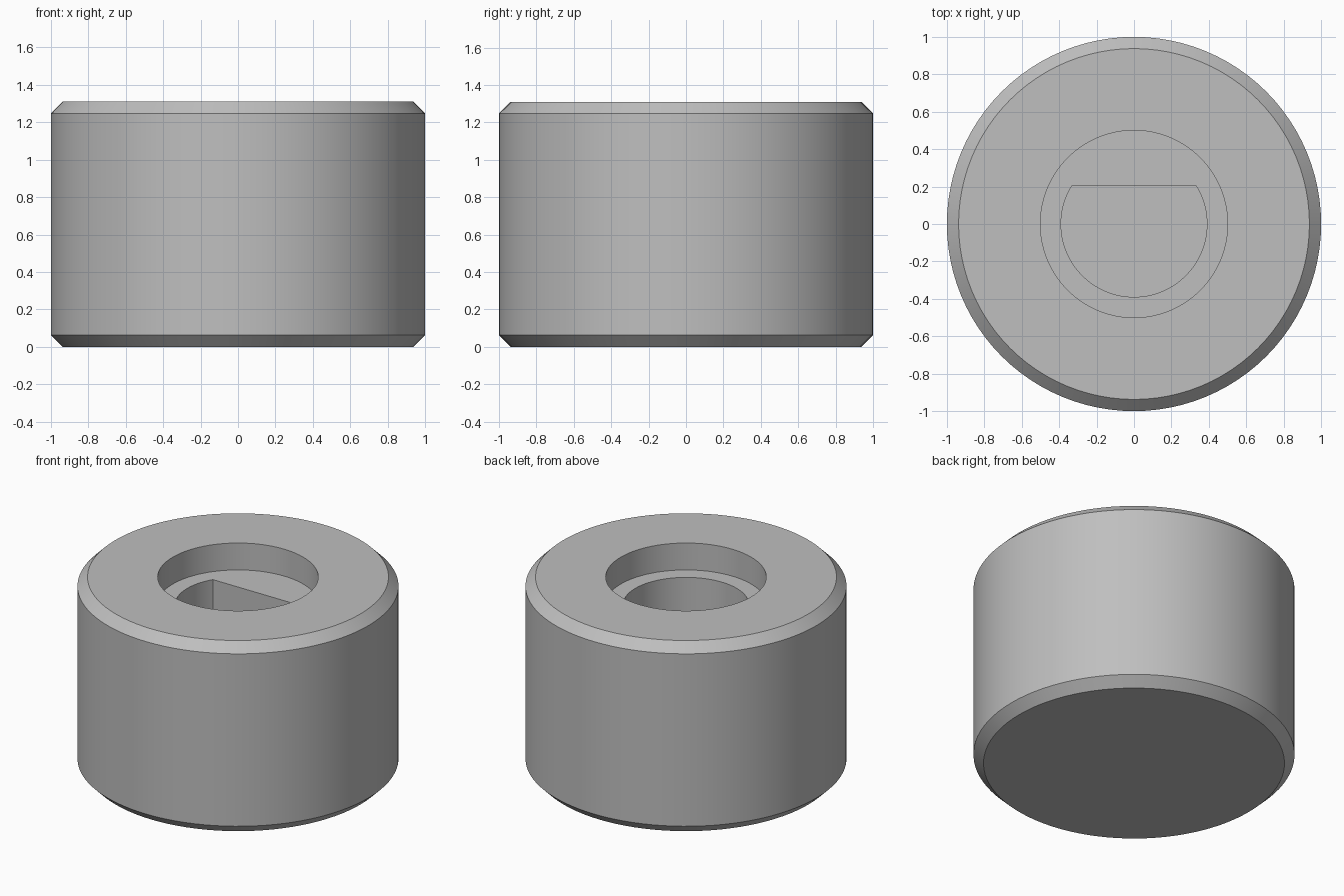
import bpy
import bmesh
from math import cos, sin, pi, asin, radians

SEGMENTS = 96
HEIGHT, RADIUS, CHAMFER = 1.31, 1.0, 0.0625
BORE_RADIUS, BORE_FLOOR = 0.5, 1.125
HOLE_RADIUS, HOLE_FLAT, HOLE_FLOOR = 0.39, 0.203, 0.31

cube = bpy.data.objects.get("Cube")
if cube:
    bpy.data.objects.remove(cube, do_unlink=True)


def make_object(name, bm):
    bmesh.ops.recalc_face_normals(bm, faces=bm.faces)
    mesh = bpy.data.meshes.new(name)
    bm.to_mesh(mesh)
    bm.free()
    obj = bpy.data.objects.new(name, mesh)
    bpy.context.collection.objects.link(obj)
    return obj


def lathe(name, profile):
    """Revolve a (radius, height) profile around z and cap both ends."""
    bm = bmesh.new()
    rings = []
    for r, z in profile:
        rings.append([bm.verts.new((r * cos(2 * pi * i / SEGMENTS),
                                    r * sin(2 * pi * i / SEGMENTS), z))
                      for i in range(SEGMENTS)])
    for low, high in zip(rings, rings[1:]):
        for i in range(SEGMENTS):
            j = (i + 1) % SEGMENTS
            bm.faces.new((low[i], low[j], high[j], high[i]))
    bm.faces.new(rings[0])
    bm.faces.new(rings[-1])
    return make_object(name, bm)


def d_prism(name, radius, flat, bottom, top):
    """Prism with a round outline cut flat on its back side."""
    bm = bmesh.new()
    start = pi - asin(flat / radius)
    sweep = pi + 2 * asin(flat / radius)
    angles = [start + sweep * i / SEGMENTS for i in range(SEGMENTS + 1)]
    base = bm.faces.new([bm.verts.new((radius * cos(a), radius * sin(a), bottom))
                         for a in angles])
    extruded = bmesh.ops.extrude_face_region(bm, geom=[base])["geom"]
    verts = [v for v in extruded if isinstance(v, bmesh.types.BMVert)]
    bmesh.ops.translate(bm, verts=verts, vec=(0, 0, top - bottom))
    return make_object(name, bm)


# Chamfered knob body with its counterbore
body = lathe("knob_body", [
    (RADIUS - CHAMFER, 0),
    (RADIUS, CHAMFER),
    (RADIUS, HEIGHT - CHAMFER),
    (RADIUS - CHAMFER, HEIGHT),
    (BORE_RADIUS, HEIGHT),
    (BORE_RADIUS, BORE_FLOOR),
])

# D-shaped shaft hole below the counterbore
cutter = d_prism("shaft_hole_cutter", HOLE_RADIUS, HOLE_FLAT, HOLE_FLOOR, HEIGHT)
cutter.hide_render = True
cut = body.modifiers.new("shaft_hole", 'BOOLEAN')
cut.operation = 'DIFFERENCE'
cut.solver = 'EXACT'
cut.object = cutter
bpy.ops.object.select_all(action='DESELECT')
body.select_set(True)
bpy.context.view_layer.objects.active = body
bpy.ops.object.modifier_apply(modifier=cut.name)
bpy.data.objects.remove(cutter, do_unlink=True)

# Grey material
grey = bpy.data.materials.new("grey")
grey.use_nodes = True
colour = (0.52, 0.52, 0.52, 1)
grey.diffuse_color = colour
grey.node_tree.nodes["Principled BSDF"].inputs["Base Color"].default_value = colour
body.data.materials.clear()
body.data.materials.append(grey)

bpy.ops.object.shade_smooth_by_angle(angle=radians(30))
